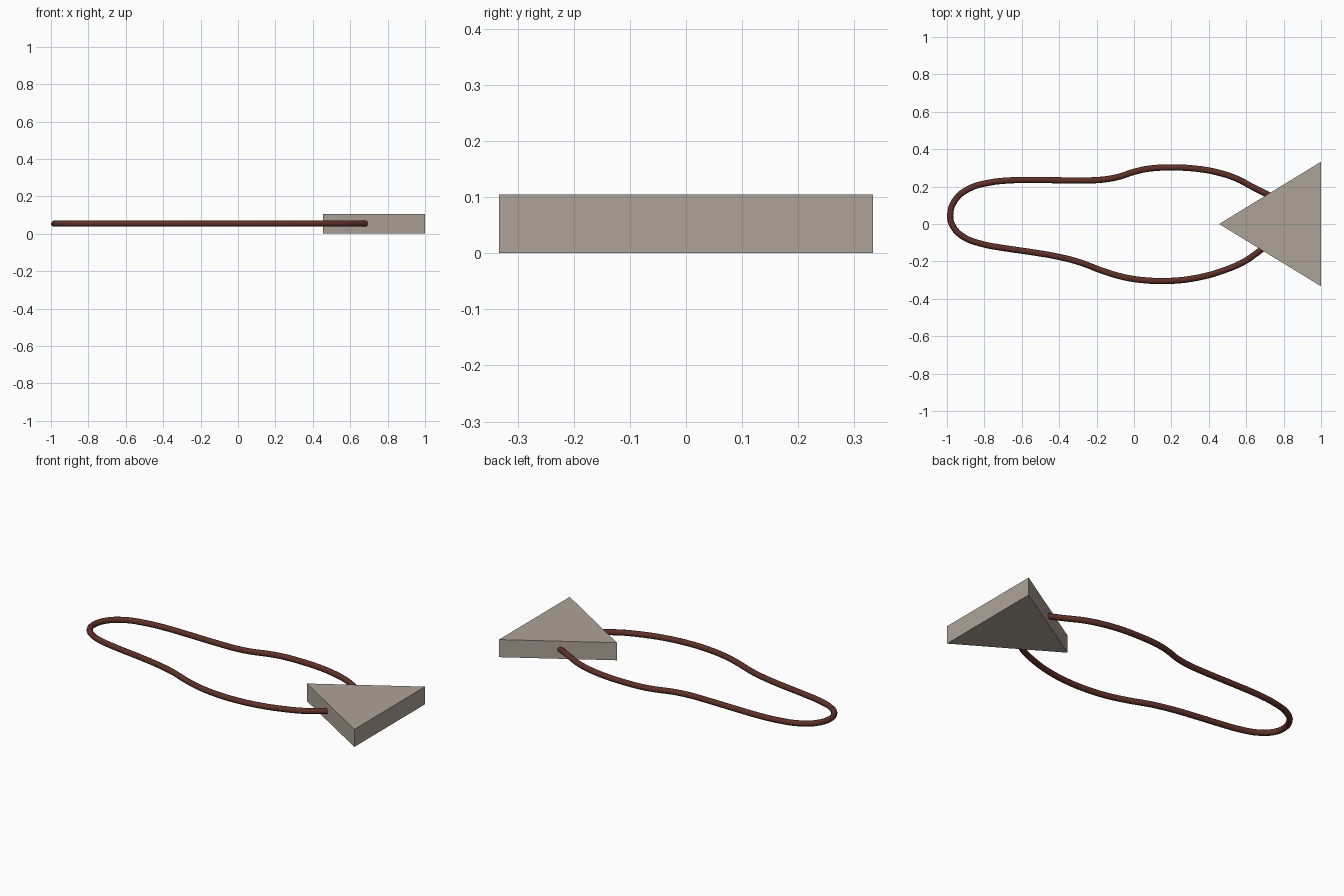
import bpy, bmesh

if "Cube" in bpy.data.objects:
    bpy.data.objects.remove(bpy.data.objects["Cube"])


def make_material(name, color):
    m = bpy.data.materials.new(name)
    m.diffuse_color = (*color, 1)
    m.use_nodes = True
    m.node_tree.nodes["Principled BSDF"].inputs["Base Color"].default_value = m.diffuse_color
    return m


stone = make_material("warm grey stone", (0.42, 0.365, 0.31))
leather = make_material("dark brown cord", (0.11, 0.03, 0.021))

# Triangular pendant: a flat profile extruded upward
bm = bmesh.new()
face = bm.faces.new([bm.verts.new(p) for p in
                     [(0.455, 0, 0), (1, -0.333, 0), (1, 0.333, 0)]])
top = bmesh.ops.extrude_face_region(bm, geom=[face])
bmesh.ops.translate(bm, vec=(0, 0, 0.105),
                    verts=[g for g in top["geom"] if isinstance(g, bmesh.types.BMVert)])
bmesh.ops.recalc_face_normals(bm, faces=bm.faces)
mesh = bpy.data.meshes.new("pendant")
bm.to_mesh(mesh)
bm.free()
mesh.materials.append(stone)
bpy.context.collection.objects.link(bpy.data.objects.new("pendant", mesh))

# Neck cord: round bevel along a smooth loop, both ends sunk into the pendant
path = [(0.76, 0.135), (0.70, 0.165), (0.63, 0.2), (0.55, 0.242), (0.45, 0.275),
        (0.33, 0.296), (0.2, 0.302), (0.08, 0.296), (0, 0.279), (-0.08, 0.253),
        (-0.17, 0.237), (-0.3, 0.233), (-0.5, 0.235), (-0.65, 0.234), (-0.78, 0.22),
        (-0.88, 0.19), (-0.955, 0.13), (-0.983, 0.045), (-0.965, -0.018), (-0.91, -0.07),
        (-0.82, -0.105), (-0.7, -0.128), (-0.55, -0.15), (-0.4, -0.176), (-0.28, -0.208),
        (-0.17, -0.25), (-0.05, -0.285), (0.07, -0.302), (0.2, -0.304), (0.35, -0.285),
        (0.48, -0.248), (0.58, -0.206), (0.65, -0.16), (0.72, -0.105)]
curve = bpy.data.curves.new("neck_cord", "CURVE")
curve.dimensions = "3D"
curve.bevel_depth = 0.0165
curve.bevel_resolution = 4
curve.resolution_u = 4
curve.use_fill_caps = True
spline = curve.splines.new("BEZIER")
spline.bezier_points.add(len(path) - 1)
for bp, (x, y) in zip(spline.bezier_points, path):
    bp.co = (x, y, 0.054)
    bp.handle_left_type = bp.handle_right_type = "AUTO"
curve.materials.append(leather)
bpy.context.collection.objects.link(bpy.data.objects.new("neck_cord", curve))
